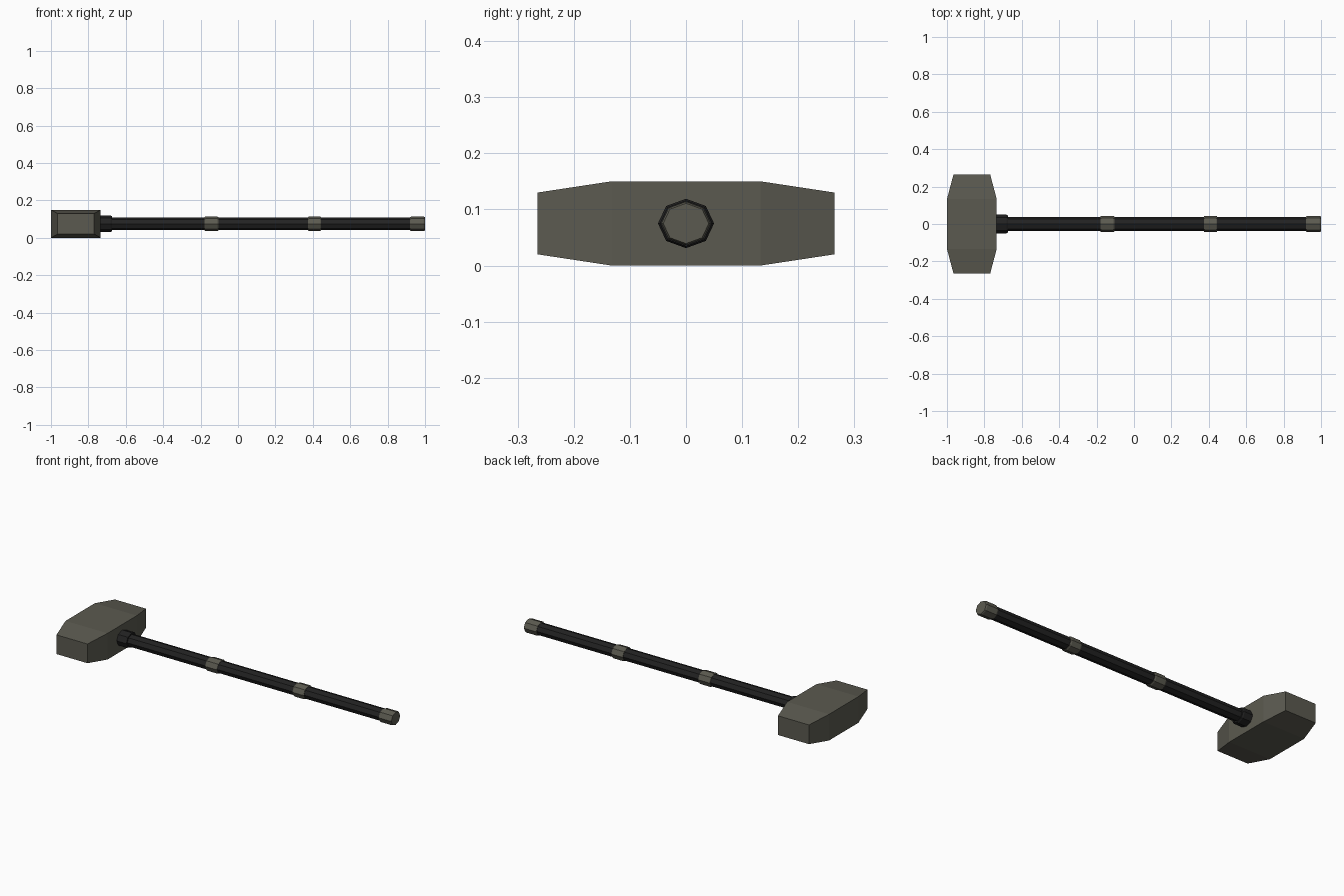
import bpy, bmesh, math

if "Cube" in bpy.data.objects:
    bpy.data.objects.remove(bpy.data.objects["Cube"])


def material(name, rgb):
    m = bpy.data.materials.new(name)
    m.diffuse_color = (*rgb, 1)
    m.use_nodes = True
    m.node_tree.nodes["Principled BSDF"].inputs["Base Color"].default_value = m.diffuse_color
    return m


stone = material("grey_stone", (0.105, 0.102, 0.08))
black = material("black_grip", (0.016, 0.016, 0.016))
CZ = 0.075  # height of the handle axis


def loft(name, rings, mat):
    """Bridge equal-length rings of points and cap both ends."""
    bm = bmesh.new()
    loops = [[bm.verts.new(p) for p in ring] for ring in rings]
    n = len(loops[0])
    for a, b in zip(loops, loops[1:]):
        for i in range(n):
            j = (i + 1) % n
            bm.faces.new((a[i], a[j], b[j], b[i]))
    bm.faces.new(loops[0])
    bm.faces.new(loops[-1])
    bmesh.ops.recalc_face_normals(bm, faces=bm.faces)
    me = bpy.data.meshes.new(name)
    bm.to_mesh(me)
    bm.free()
    me.materials.append(mat)
    ob = bpy.data.objects.new(name, me)
    bpy.context.collection.objects.link(ob)
    return ob


def octagon(x, ry, rz):
    return [(x, ry * math.cos(i * math.pi / 4), CZ + rz * math.sin(i * math.pi / 4))
            for i in range(8)]


def rect(y, hx, hz):
    return [(-0.867 + sx * hx, y, CZ + sz * hz)
            for sx, sz in ((-1, -1), (1, -1), (1, 1), (-1, 1))]


def band(name, x0, x1, ry, rz, mat):
    """Octagonal sleeve with small chamfers at both ends."""
    c, s = 0.007, 0.92
    loft(name, [octagon(x0, ry * s, rz * s), octagon(x0 + c, ry, rz),
                octagon(x1 - c, ry, rz), octagon(x1, ry * s, rz * s)], mat)


# Hammer head, tapered towards both striking faces
loft("hammer_head", [rect(-0.265, 0.098, 0.055), rect(-0.133, 0.133, 0.075),
                     rect(0.133, 0.133, 0.075), rect(0.265, 0.098, 0.055)], stone)

# Handle shaft
loft("handle_shaft", [octagon(-0.76, 0.038, 0.034), octagon(0.99, 0.038, 0.034)], black)

# Collar where the handle enters the head
band("collar", -0.745, -0.675, 0.05, 0.044, black)

# Grip bands and end cap
for name, x0, x1 in (("inner_band", -0.18, -0.105), ("outer_band", 0.373, 0.445),
                     ("end_cap", 0.92, 1.0)):
    band(name, x0, x1, 0.044, 0.039, stone)
